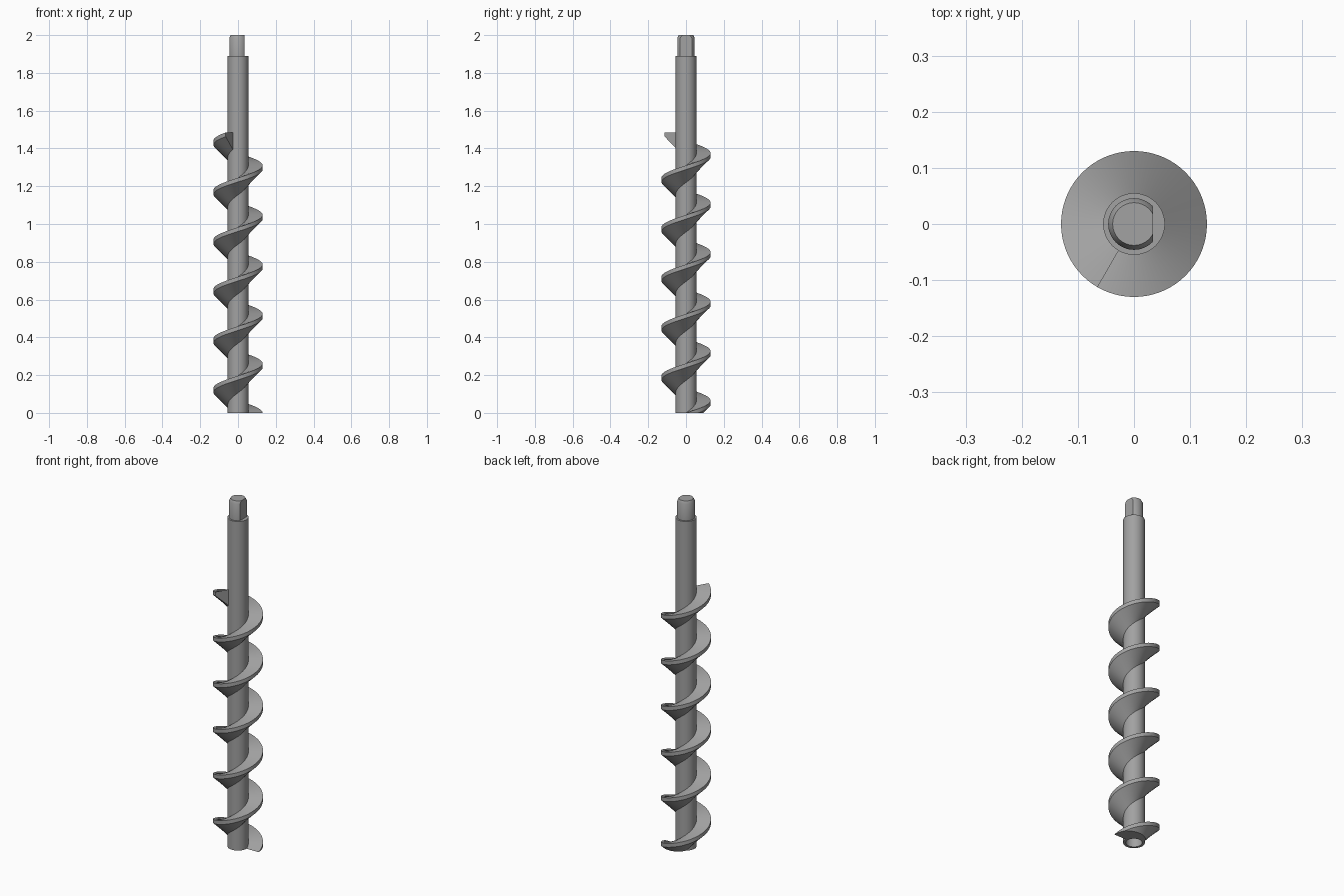
import bpy, bmesh
from math import cos, sin, pi, radians
from mathutils import Vector

cube = bpy.data.objects.get("Cube")
if cube:
    bpy.data.objects.remove(cube)

steel = bpy.data.materials.new("grey steel")
steel.use_nodes = True
GREY = (0.36, 0.36, 0.36, 1)
steel.diffuse_color = GREY
steel.node_tree.nodes["Principled BSDF"].inputs["Base Color"].default_value = GREY


def finish(bm, name):
    bmesh.ops.recalc_face_normals(bm, faces=bm.faces[:])
    mesh = bpy.data.meshes.new(name)
    bm.to_mesh(mesh)
    bm.free()
    mesh.materials.append(steel)
    obj = bpy.data.objects.new(name, mesh)
    bpy.context.collection.objects.link(obj)
    bpy.ops.object.select_all(action='DESELECT')
    obj.select_set(True)
    bpy.context.view_layer.objects.active = obj
    bpy.ops.object.shade_smooth_by_angle(angle=radians(30))


def bridge(bm, a, b):
    for i in range(len(a)):
        j = (i + 1) % len(a)
        bm.faces.new((a[i], a[j], b[j], b[i]))


def lathe(profile, sides=64):
    """Closed turned solid from (radius, height) points."""
    bm = bmesh.new()
    rings = [[bm.verts.new((r * cos(2 * pi * i / sides), r * sin(2 * pi * i / sides), z))
              for i in range(sides)] for r, z in profile]
    for a, b in zip(rings, rings[1:]):
        bridge(bm, a, b)
    bm.faces.new(rings[0])
    bm.faces.new(rings[-1])
    return bm


def slice_off(bm, point, normal):
    """Remove the side the normal points to and cap the cut."""
    cut = bmesh.ops.bisect_plane(bm, geom=bm.verts[:] + bm.edges[:] + bm.faces[:],
                                 plane_co=point, plane_no=normal, clear_outer=True)
    edges = [e for e in cut["geom_cut"] if isinstance(e, bmesh.types.BMEdge)]
    bmesh.ops.triangle_fill(bm, edges=edges, use_beauty=True, normal=Vector(normal))


# Shaft with an open socket in its lower end
SHAFT_R, SHAFT_TOP = 0.055, 1.89
finish(lathe([(0.042, 0.11), (0.042, 0), (SHAFT_R, 0), (SHAFT_R, SHAFT_TOP)]), "shaft")

# Drive shank with a chamfered top and one flat side
bm = lathe([(0.046, SHAFT_TOP - 0.005), (0.046, 1.985), (0.038, 2.0)])
slice_off(bm, (0.034, 0, 0), (1, 0, 0))
finish(bm, "drive_shank")

# Spiral blade: flat on top, tapering below, cut level at the foot
PITCH, STEPS = 0.262, 72
START, END = -5, 5 * 360 + 240
section = [(0.050, 0), (0.13, 0), (0.13, -0.022), (0.050, -0.095)]
bm = bmesh.new()
count = int((END - START) / 360 * STEPS)
rings = []
for k in range(count + 1):
    deg = START + (END - START) * k / count
    a, lift = radians(deg), PITCH * deg / 360
    rings.append([bm.verts.new((r * cos(a), r * sin(a), lift + z)) for r, z in section])
for a, b in zip(rings, rings[1:]):
    bridge(bm, a, b)
bm.faces.new(rings[0])
bm.faces.new(rings[-1])
slice_off(bm, (0, 0, 0), (0, 0, -1))
finish(bm, "spiral_blade")
